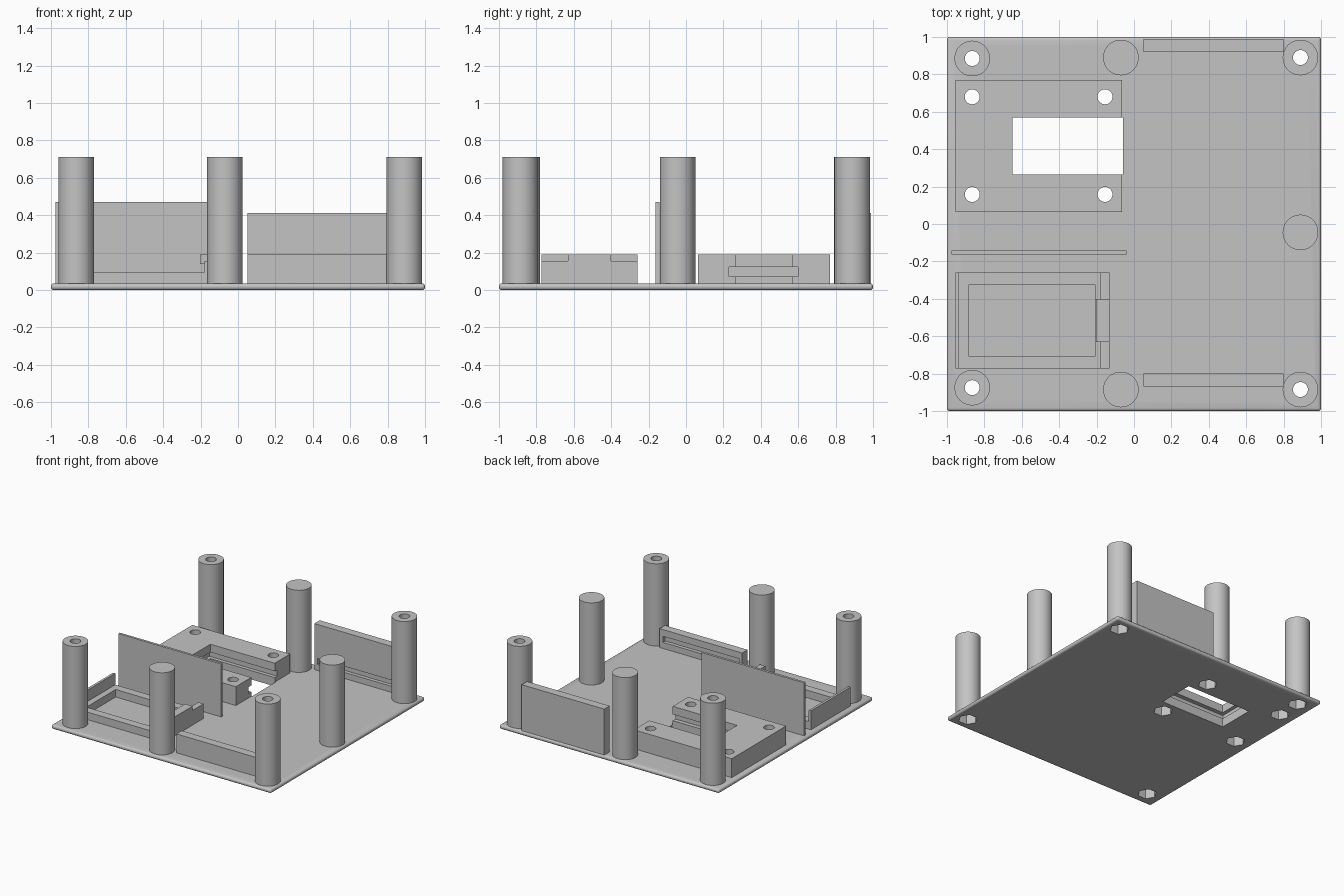
import bpy, bmesh, math
from mathutils import Matrix, Vector

cube = bpy.data.objects.get("Cube")
if cube:
    bpy.data.objects.remove(cube, do_unlink=True)

gray = bpy.data.materials.new("light_gray")
gray.use_nodes = True
COLOUR = (0.55, 0.55, 0.55, 1)
gray.diffuse_color = COLOUR
gray.node_tree.nodes["Principled BSDF"].inputs["Base Color"].default_value = COLOUR

FLOOR, POST_TOP, BLOCK_TOP = 0.035, 0.71, 0.19


def add_box(bm, x, y, z):
    size = Vector((x[1] - x[0], y[1] - y[0], z[1] - z[0]))
    mid = Vector((sum(x), sum(y), sum(z))) / 2
    bmesh.ops.create_cube(bm, size=1, matrix=Matrix.Translation(mid) @ Matrix.Diagonal((*size, 1)))


def add_prism(bm, spot, radius, z, sides, turn=0):
    place = Matrix.Translation((*spot, sum(z) / 2)) @ Matrix.Rotation(turn, 4, "Z")
    bmesh.ops.create_cone(bm, cap_ends=True, segments=sides, radius1=radius,
                          radius2=radius, depth=z[1] - z[0], matrix=place)


def finish(name, bm):
    mesh = bpy.data.meshes.new(name)
    bm.to_mesh(mesh)
    bm.free()
    mesh.materials.append(gray)
    ob = bpy.data.objects.new(name, mesh)
    bpy.context.collection.objects.link(ob)
    return ob


def box(name, x, y, z):
    bm = bmesh.new()
    add_box(bm, x, y, z)
    return finish(name, bm)


def cutter(name, bm):
    ob = finish(name, bm)
    ob.hide_render = True
    return ob


def carve(ob, *cutters):
    for c in cutters:
        mod = ob.modifiers.new("cut", "BOOLEAN")
        mod.operation, mod.solver, mod.object = "DIFFERENCE", "EXACT", c
    bake(ob)


def bake(ob):
    # Turn the modifier result into the object's own mesh
    graph = bpy.context.evaluated_depsgraph_get()
    mesh = bpy.data.meshes.new_from_object(ob.evaluated_get(graph))
    ob.modifiers.clear()
    ob.data = mesh


def smooth(ob):
    ob.data.shade_smooth()
    ob.data.set_sharp_from_angle(angle=math.radians(32))


# Screw positions for the posts and the mounting block
screw_posts = {"back_right_post": (-0.865, 0.885), "back_left_post": (0.89, 0.89),
               "front_left_post": (0.89, -0.885), "front_right_post": (-0.865, -0.875)}
plain_posts = {"back_middle_post": (-0.07, 0.89), "left_middle_post": (0.89, -0.045),
               "front_middle_post": (-0.07, -0.885)}
block_screws = [(x, y) for x in (-0.865, -0.155) for y in (0.158, 0.68)]

# Cutters: round bores, hexagonal nut pockets, window and its sliding groove
bores, pockets = bmesh.new(), bmesh.new()
for spot in list(screw_posts.values()) + block_screws:
    add_prism(bores, spot, 0.04, (-0.1, 0.8), 32)
    add_prism(pockets, spot, 0.073, (-0.1, 0.1), 6, math.radians(30))
bore_cutter = cutter("bore_cutter", bores)
pocket_cutter = cutter("nut_pocket_cutter", pockets)
window_cutter = box("window_cutter", (-0.65, -0.06), (0.265, 0.57), (-0.1, 0.3))
groove_cutter = box("groove_cutter", (-0.68, -0.05), (0.23, 0.6), (0.072, 0.124))
helpers = [bore_cutter, pocket_cutter, window_cutter, groove_cutter]

# Base plate with rounded rim
plate = box("base_plate", (-1, 1), (-1, 1), (0, FLOOR))
bevel = plate.modifiers.new("rim", "BEVEL")
bevel.width, bevel.segments = 0.016, 4
bake(plate)
carve(plate, bore_cutter, pocket_cutter, window_cutter)
smooth(plate)

# Posts
for name, spot in {**screw_posts, **plain_posts}.items():
    bm = bmesh.new()
    add_prism(bm, spot, 0.095, (FLOOR, POST_TOP), 48)
    post = finish(name, bm)
    if name in screw_posts:
        carve(post, bore_cutter, pocket_cutter)
    smooth(post)

# Mounting block with open window and groove
block = box("mounting_block", (-0.955, -0.065), (0.065, 0.77), (FLOOR, BLOCK_TOP))
carve(block, bore_cutter, pocket_cutter, window_cutter, groove_cutter)
smooth(block)

# Divider wall
box("divider_wall", (-0.975, -0.04), (-0.162, -0.142), (FLOOR, 0.47))

# Edge walls, each with a long slot on the inner face
for name, y, top, slot_y in (("back_wall", (0.92, 0.99), 0.413, (0.9, 0.95)),
                             ("front_wall", (-0.87, -0.8), BLOCK_TOP, (-0.83, -0.78))):
    wall = box(name, (0.05, 0.8), y, (FLOOR, top))
    slot = box(name + "_slot_cutter", (0.08, 0.77), slot_y, (0.085, 0.135))
    helpers.append(slot)
    carve(wall, slot)

# Tray: low frame, tall end lip, latch wall and overhanging latch
tray = box("tray_frame", (-0.935, -0.18), (-0.772, -0.258), (FLOOR, 0.097))
hollow = box("tray_hollow_cutter", (-0.885, -0.205), (-0.705, -0.325), (0, 0.3))
helpers.append(hollow)
carve(tray, hollow)
box("tray_end_lip", (-0.955, -0.935), (-0.772, -0.258), (FLOOR, BLOCK_TOP))
box("tray_latch_wall", (-0.18, -0.132), (-0.772, -0.258), (FLOOR, 0.155))
box("tray_latch", (-0.202, -0.132), (-0.63, -0.4), (0.14, BLOCK_TOP))

for ob in helpers:
    bpy.data.objects.remove(ob, do_unlink=True)
